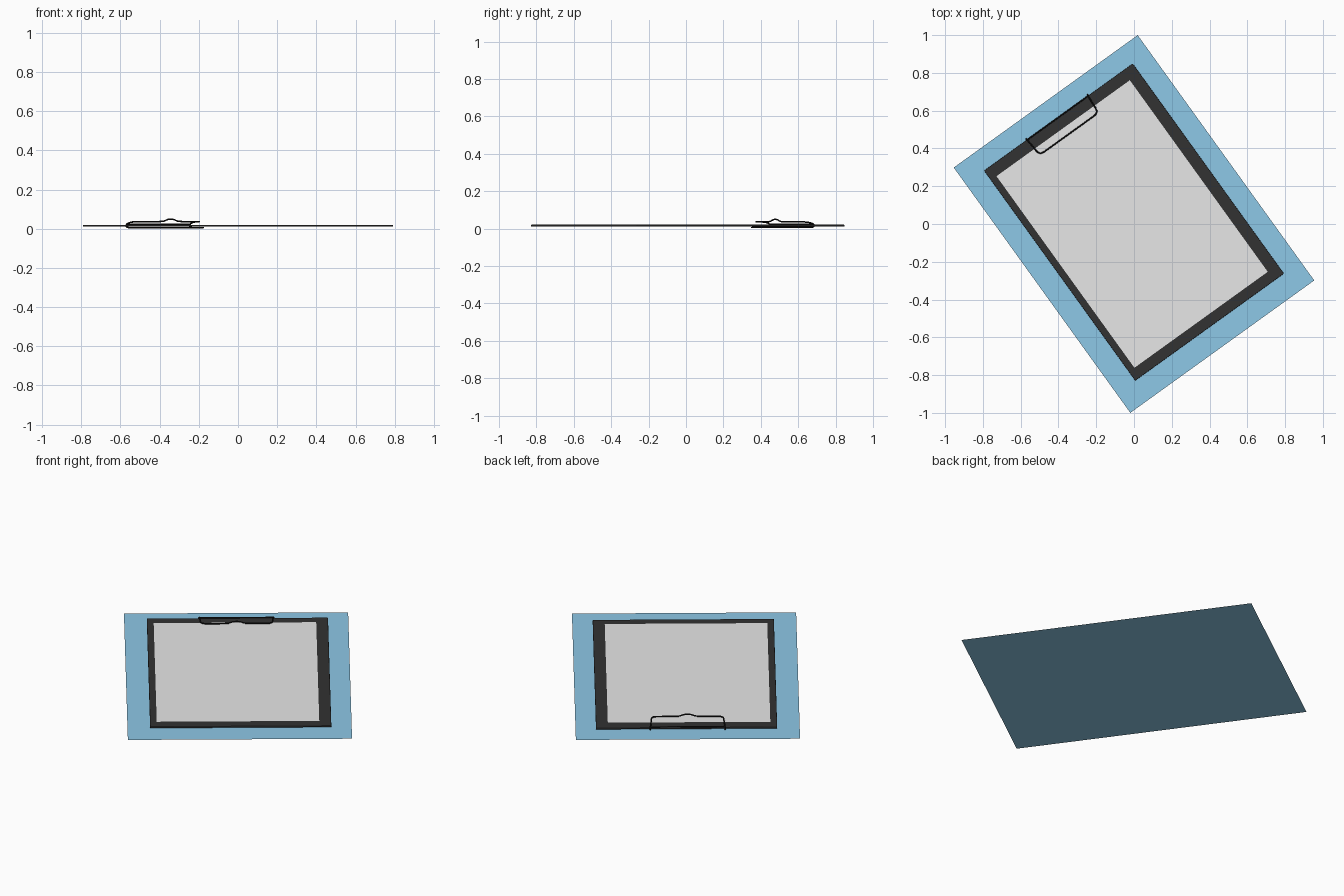
import bpy
import bmesh
import math
from mathutils import Matrix, Vector

if "Cube" in bpy.data.objects:
    bpy.data.objects.remove(bpy.data.objects["Cube"], do_unlink=True)

# The whole set lies turned on the ground
TURN = Matrix.Rotation(math.radians(35.75), 4, "Z")


def material(name, colour):
    mat = bpy.data.materials.new(name)
    mat.use_nodes = True
    mat.diffuse_color = (*colour, 1)
    shader = mat.node_tree.nodes["Principled BSDF"]
    shader.inputs["Base Color"].default_value = (*colour, 1)
    return mat


blue = material("soft_blue", (0.27, 0.58, 0.8))
charcoal = material("charcoal", (0.032, 0.032, 0.032))
white = material("paper_white", (0.8, 0.8, 0.8))
black = material("wire_black", (0.008, 0.008, 0.008))


def finish(name, data, mat, centre=(0, 0, 0)):
    data.materials.append(mat)
    obj = bpy.data.objects.new(name, data)
    bpy.context.collection.objects.link(obj)
    obj.matrix_world = Matrix.Translation(centre) @ TURN
    return obj


def sheet(name, width, length, mat, centre):
    mesh = bpy.data.meshes.new(name)
    bm = bmesh.new()
    bmesh.ops.create_grid(bm, x_segments=1, y_segments=1, size=0.5)
    bmesh.ops.scale(bm, vec=(width, length, 1), verts=bm.verts)
    bm.to_mesh(mesh)
    bm.free()
    return finish(name, mesh, mat, centre)


def slab(name, size, mat, centre):
    mesh = bpy.data.meshes.new(name)
    bm = bmesh.new()
    bmesh.ops.create_cube(bm, size=1)
    bmesh.ops.scale(bm, vec=size, verts=bm.verts)
    bm.to_mesh(mesh)
    bm.free()
    return finish(name, mesh, mat, centre)


def rounded(points, radius, steps=5):
    """Round each corner of a closed path with a short curve."""
    result = []
    count = len(points)
    for i, corner in enumerate(points):
        ends = []
        for other in (points[i - 1], points[(i + 1) % count]):
            reach = other - corner
            ends.append(corner + reach.normalized() * min(radius, reach.length * 0.45))
        for s in range(steps + 1):
            t = s / steps
            result.append(ends[0].lerp(corner, t).lerp(corner.lerp(ends[1], t), t))
    return result


def wire(name, points, closed, radius):
    curve = bpy.data.curves.new(name, "CURVE")
    curve.dimensions = "3D"
    curve.bevel_depth = radius
    curve.bevel_resolution = 2
    curve.use_fill_caps = True
    spline = curve.splines.new("POLY")
    spline.points.add(len(points) - 1)
    for target, p in zip(spline.points, points):
        target.co = (*p, 1)
    spline.use_cyclic_u = closed
    obj = finish(name, curve, black)
    bpy.ops.object.select_all(action="DESELECT")
    obj.select_set(True)
    bpy.context.view_layer.objects.active = obj
    bpy.ops.object.convert(target="MESH")
    bpy.ops.object.shade_smooth_by_angle()


# Ground mat, clipboard and paper
sheet("mat", 1.2, 1.6, blue, (0, 0, 0))
board = slab("board", (0.97, 1.37, 0.01), charcoal, (0, 0.01, 0.0155))
bevel = board.modifiers.new("soft_edges", "BEVEL")
bevel.width = 0.003
bevel.segments = 2
sheet("paper", 0.87, 1.25, white, (-0.01, 0, 0.022))

# Wire clip: raised thumb bump above, loop under the board, mirrored halves
half = [Vector(p) for p in (
    (0.018, 0.588, 0.049), (0.045, 0.588, 0.037), (0.192, 0.588, 0.037),
    (0.196, 0.66, 0.035), (0.2, 0.699, 0.025), (0.2, 0.699, 0.006),
    (0.2, 0.565, 0.006))]
mirrored = [Vector((-p.x, p.y, p.z)) for p in reversed(half)]
wire("clip_wire", rounded(half + mirrored, 0.03), True, 0.004)

# Hinge bar along the top edge of the board
wire("clip_hinge_bar", [Vector((x, 0.692, 0.023)) for x in (-0.2, 0.2)], False, 0.004)
